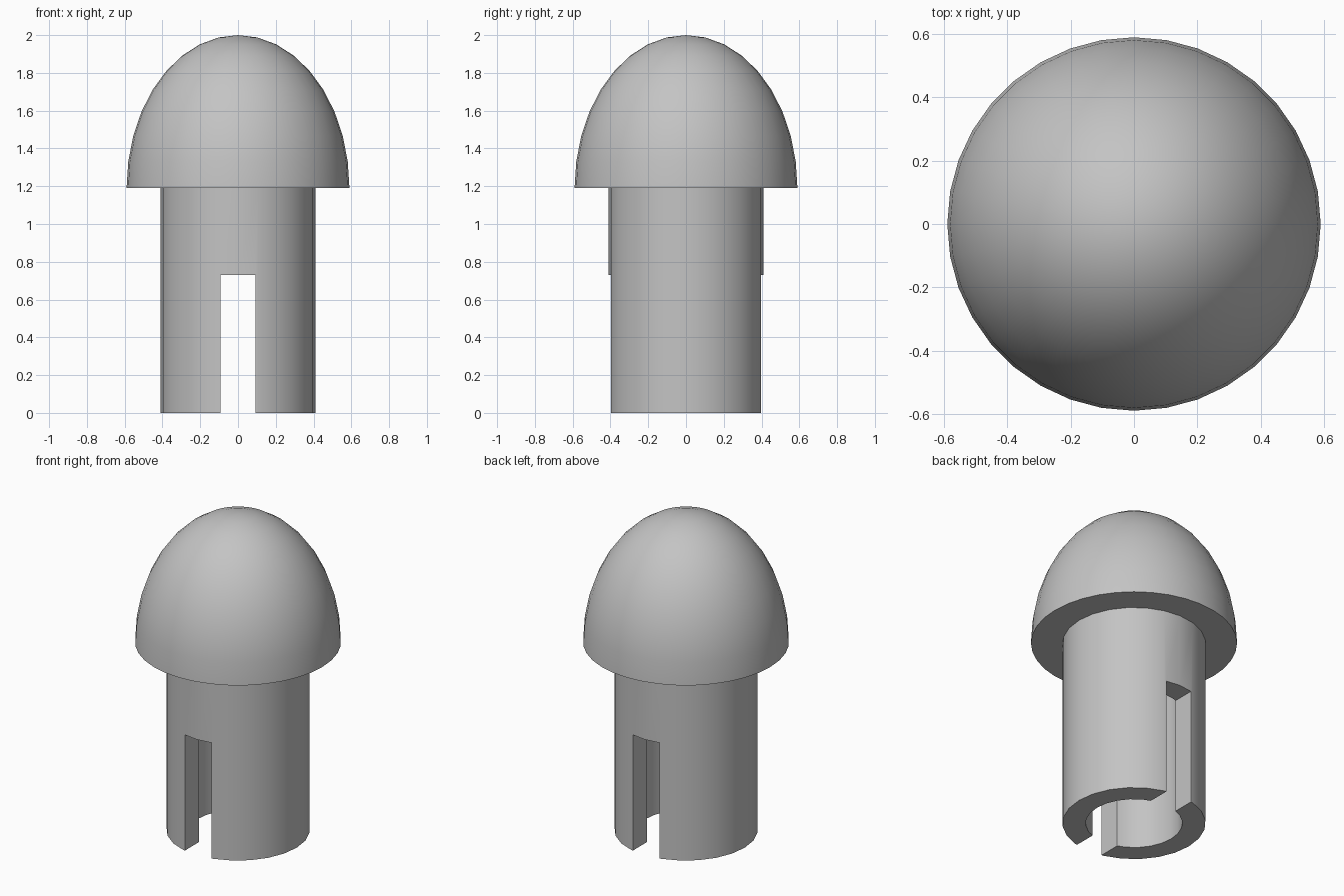
import bpy, bmesh
from math import sin, cos, pi, radians

default = bpy.data.objects.get("Cube")
if default:
    bpy.data.objects.remove(default)

grey = bpy.data.materials.new("plain_grey")
grey.use_nodes = True
colour = (0.55, 0.55, 0.55, 1)
grey.diffuse_color = colour
grey.node_tree.nodes["Principled BSDF"].inputs["Base Color"].default_value = colour

RIM_Z = 1.19


def lathe(name, profile, sides, closed=False):
    """Spin (radius, z) points about z; zero radius makes a pole."""
    bm = bmesh.new()
    rings = []
    for r, z in profile:
        count = sides if r > 1e-5 else 1
        rings.append([bm.verts.new((r * cos(2 * pi * i / sides), r * sin(2 * pi * i / sides), z))
                      for i in range(count)])
    pairs = list(zip(rings, rings[1:]))
    if closed:
        pairs.append((rings[-1], rings[0]))
    for a, b in pairs:
        for i in range(sides):
            j = (i + 1) % sides
            quad = [a[i % len(a)], a[j % len(a)], b[j % len(b)], b[i % len(b)]]
            bm.faces.new(list(dict.fromkeys(quad)))
    bmesh.ops.recalc_face_normals(bm, faces=bm.faces)
    mesh = bpy.data.meshes.new(name)
    bm.to_mesh(mesh)
    bm.free()
    obj = bpy.data.objects.new(name, mesh)
    bpy.context.collection.objects.link(obj)
    mesh.materials.append(grey)
    return obj


def smooth(obj):
    bpy.ops.object.select_all(action="DESELECT")
    obj.select_set(True)
    bpy.context.view_layer.objects.active = obj
    bpy.ops.object.shade_smooth_by_angle(angle=radians(30))


# Domed cap with a flat underside
arc = [(0.59 * cos(radians(a)), RIM_Z + 0.81 * sin(radians(a))) for a in range(0, 91, 10)]
cap = lathe("domed_cap", [(0, RIM_Z)] + arc, 36)
smooth(cap)

# Hollow stem
stem = lathe("slotted_stem", [(0.41, 0), (0.41, RIM_Z), (0.277, RIM_Z), (0.277, 0)], 24, closed=True)

# Slot cut through the front and back walls
bpy.ops.mesh.primitive_cube_add(size=1, location=(0, 0, 0.315))
cutter = bpy.context.object
cutter.name = "slot_cutter"
cutter.scale = (0.184, 1.2, 0.83)
cut = stem.modifiers.new("slot", "BOOLEAN")
cut.operation = "DIFFERENCE"
cut.solver = "EXACT"
cut.object = cutter
bpy.context.view_layer.objects.active = stem
bpy.ops.object.modifier_apply(modifier=cut.name)
bpy.data.objects.remove(cutter)
smooth(stem)
